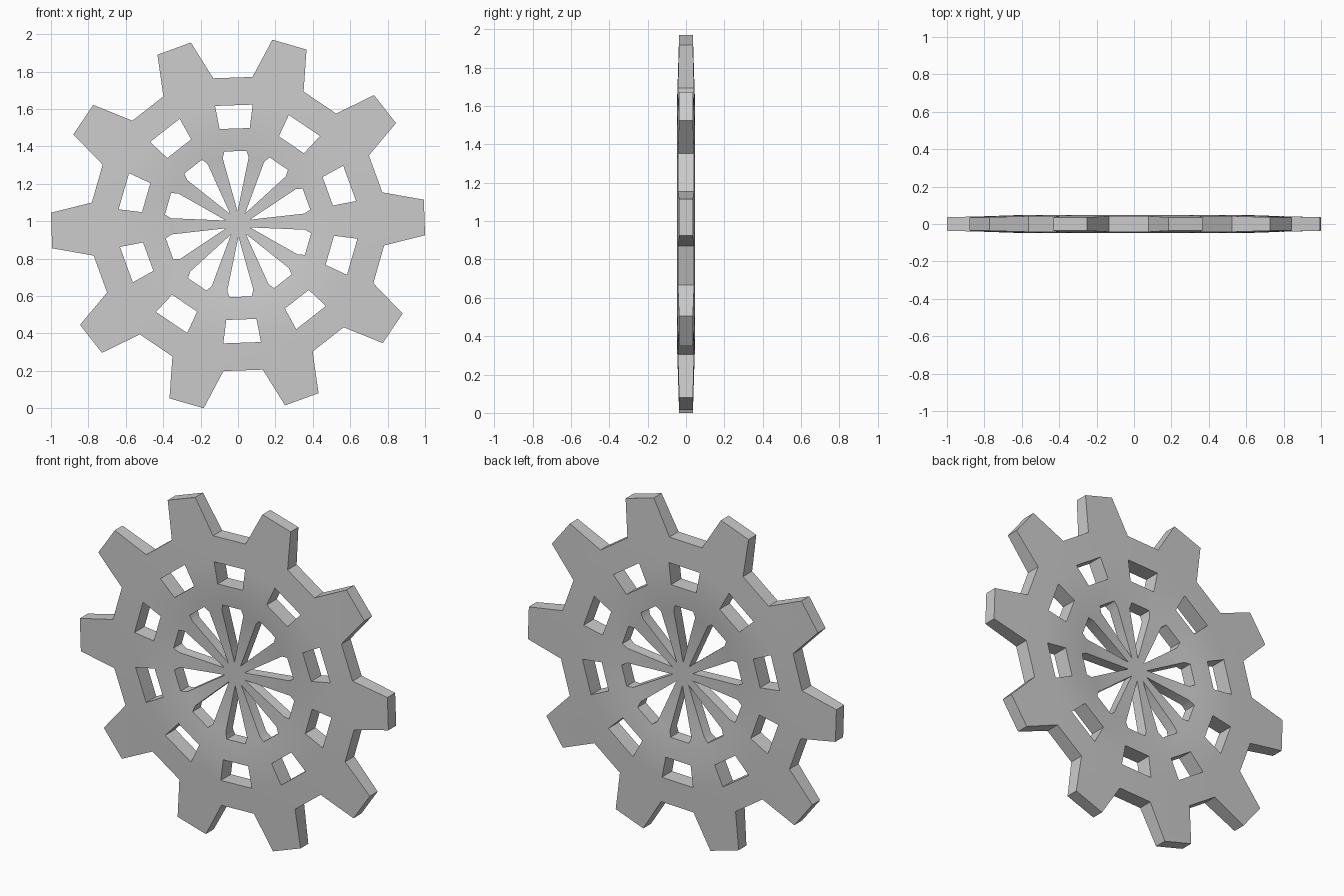
import bpy, bmesh
from math import radians, sin, cos

if "Cube" in bpy.data.objects:
    bpy.data.objects.remove(bpy.data.objects["Cube"])

TEETH = 10
STEP = 360 / TEETH
TILT = 2.0  # small rotation of the whole wheel

# Half of one tooth sector: (radius, angle from tooth centre line, half thickness)
PROFILE = [
    (0.067, 18.0, 0.030),   # where neighbouring spokes meet at the hub
    (0.360, 6.9, 0.032),    # spoke end
    (0.394, 9.3, 0.038),    # inner opening, outer edge
    (0.517, 9.0, 0.047),    # window, inner edge
    (0.643, 9.0, 0.047),    # window, outer edge
    (0.790, 10.35, 0.042),  # tooth root
    (1.002, 5.45, 0.036),   # tooth tip
]
HUB, SPOKE, INNER, WIN_IN, WIN_OUT, ROOT, TIP = range(7)

bm = bmesh.new()


def point(level, tooth, side, face):
    r, a, h = PROFILE[level]
    ang = radians(TILT + STEP * tooth + side * a)
    return bm.verts.new((r * cos(ang), face * h, r * sin(ang)))


# Front (-1) and back (+1) skins
for face in (-1, 1):
    for k in range(TEETH):
        # hub wedge
        bm.faces.new([bm.verts.new((0, face * 0.030, 0)),
                      point(HUB, k, -1, face), point(HUB, k, 1, face)])
        # spoke, ring and tooth
        for lo in range(TIP):
            bm.faces.new([point(lo, k, -1, face), point(lo, k, 1, face),
                          point(lo + 1, k, 1, face), point(lo + 1, k, -1, face)])
        # bridges to the next tooth, leaving the windows open
        for lo, hi in ((INNER, WIN_IN), (WIN_OUT, ROOT)):
            bm.faces.new([point(lo, k, 1, face), point(lo, k + 1, -1, face),
                          point(hi, k + 1, -1, face), point(hi, k, 1, face)])
bmesh.ops.remove_doubles(bm, verts=bm.verts[:], dist=0.0005)

# Side walls between matching open edges of both skins
back = {(round(v.co.x, 3), round(v.co.z, 3)): v for v in bm.verts if v.co.y > 0}


def opposite(v):
    return min(back.values(),
               key=lambda b: (b.co.x - v.co.x) ** 2 + (b.co.z - v.co.z) ** 2)


for e in [e for e in bm.edges if e.is_boundary and e.verts[0].co.y < 0]:
    a, b = e.verts
    bm.faces.new([a, b, opposite(b), opposite(a)])
bmesh.ops.recalc_face_normals(bm, faces=bm.faces[:])

# Stand on the ground
low = min(v.co.z for v in bm.verts)
bmesh.ops.translate(bm, verts=bm.verts[:], vec=(0, 0, -low))

mesh = bpy.data.meshes.new("gear_wheel")
bm.to_mesh(mesh)
bm.free()
gear = bpy.data.objects.new("gear_wheel", mesh)
bpy.context.collection.objects.link(gear)
bpy.context.view_layer.objects.active = gear
gear.select_set(True)
bpy.ops.object.shade_smooth_by_angle(angle=radians(30))
